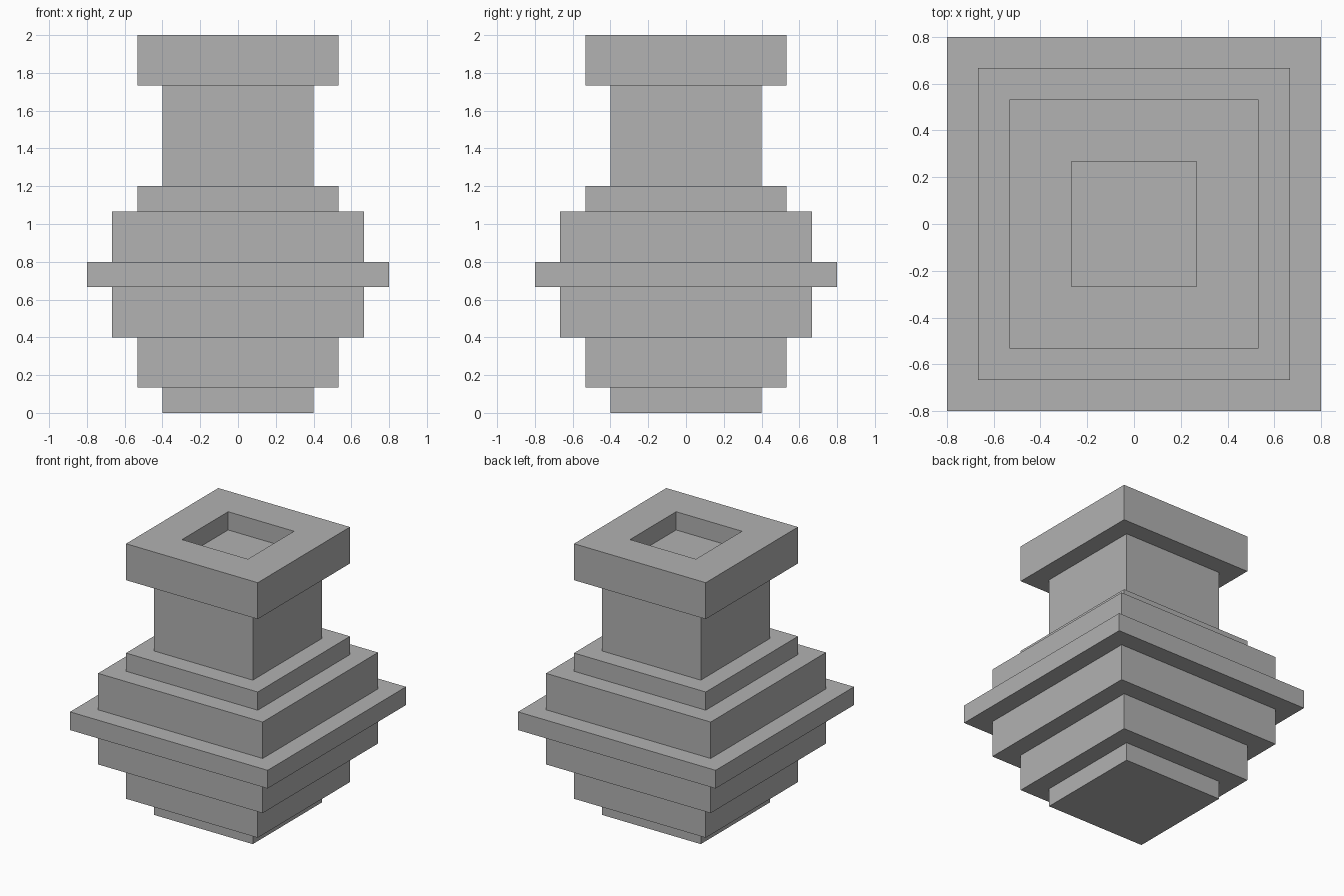
import bpy
import bmesh

cube = bpy.data.objects.get("Cube")
if cube:
    bpy.data.objects.remove(cube, do_unlink=True)

UNIT = 2 / 15  # the vase is laid out on a grid of fifteen steps

grey = bpy.data.materials.new("stone_grey")
grey.use_nodes = True
COLOUR = (0.445, 0.445, 0.445, 1)
grey.diffuse_color = COLOUR
grey.node_tree.nodes["Principled BSDF"].inputs["Base Color"].default_value = COLOUR

# Body tiers from the foot up: (half width, top height) in grid steps
TIERS = [(3, 1), (4, 3), (5, 5), (6, 6), (5, 8), (4, 9), (3, 13), (4, 15)]

# Stepped outline of the outside, then down into the square mouth
profile = []
bottom = 0
for half, top in TIERS:
    profile += [(half, bottom), (half, top)]
    bottom = top
profile += [(2, 15), (2, 14)]


def square_ring(bm, half, height):
    corners = [(-1, -1), (1, -1), (1, 1), (-1, 1)]
    return [bm.verts.new((x * half * UNIT, y * half * UNIT, height * UNIT))
            for x, y in corners]


# Square rings joined by walls and ledges, closed by a base and a mouth floor
bm = bmesh.new()
rings = [square_ring(bm, half, height) for half, height in profile]
for low, high in zip(rings, rings[1:]):
    for i in range(4):
        j = (i + 1) % 4
        bm.faces.new((low[i], low[j], high[j], high[i]))
bm.faces.new(rings[0][::-1])
bm.faces.new(rings[-1])
bmesh.ops.recalc_face_normals(bm, faces=bm.faces)

mesh = bpy.data.meshes.new("stepped_vase")
bm.to_mesh(mesh)
bm.free()
mesh.materials.append(grey)
vase = bpy.data.objects.new("stepped_vase", mesh)
bpy.context.collection.objects.link(vase)
